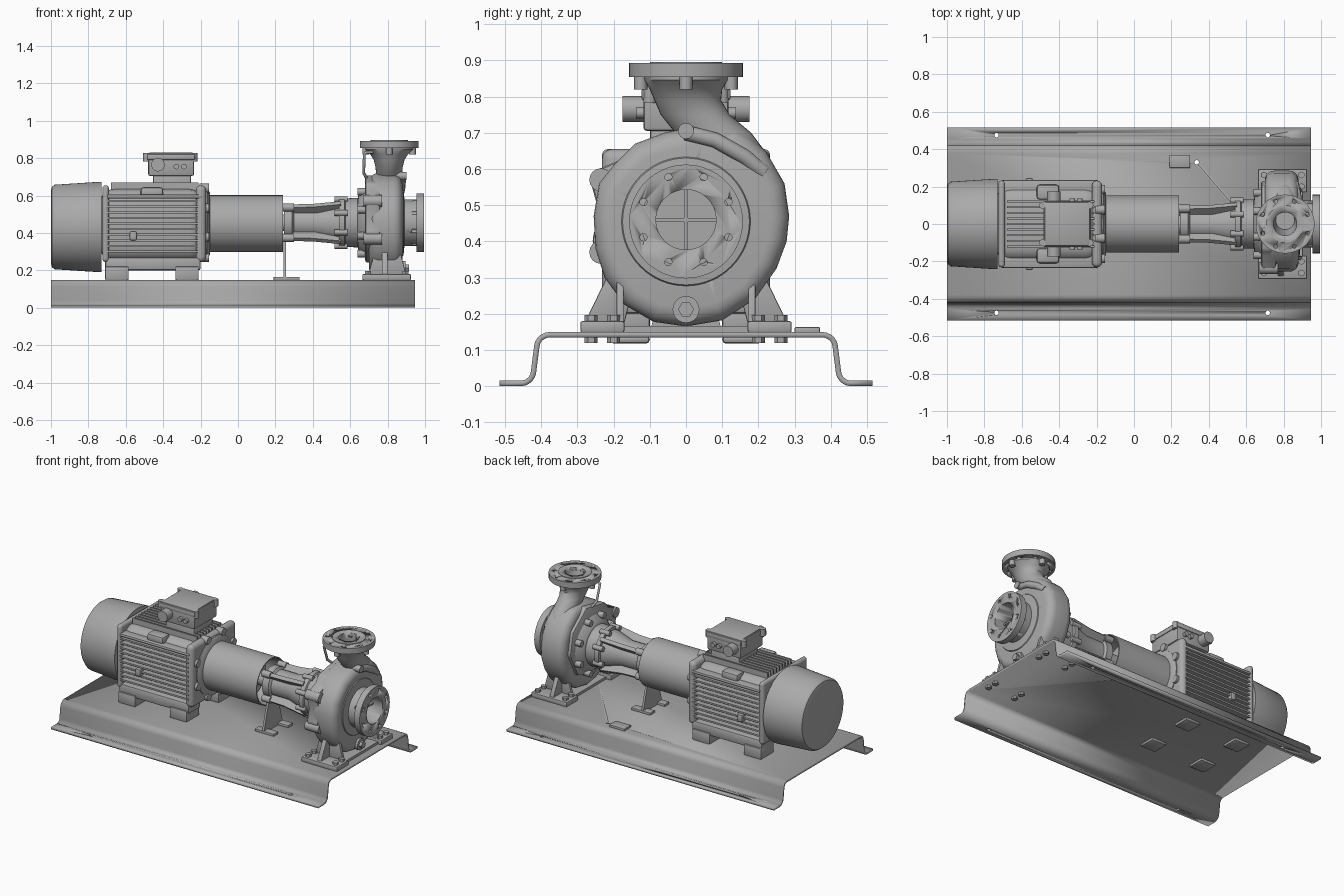
import bpy, bmesh, math
from mathutils import Vector, Matrix

cube = bpy.data.objects.get("Cube")
if cube:
    bpy.data.objects.remove(cube)

grey = bpy.data.materials.new("machine_grey")
grey.use_nodes = True
COLOUR = (0.4, 0.4, 0.4, 1)
grey.diffuse_color = COLOUR
grey.node_tree.nodes["Principled BSDF"].inputs["Base Color"].default_value = COLOUR
AX = 0.455   # shaft height


def modify(ob, kind, **settings):
    bpy.context.view_layer.objects.active = ob
    m = ob.modifiers.new(kind, kind)
    for k, v in settings.items():
        setattr(m, k, v)
    bpy.ops.object.modifier_apply(modifier=m.name)


def finish(name, bm, bevel=0, segs=2):
    bmesh.ops.recalc_face_normals(bm, faces=bm.faces)
    me = bpy.data.meshes.new(name)
    bm.to_mesh(me)
    bm.free()
    ob = bpy.data.objects.new(name, me)
    bpy.context.collection.objects.link(ob)
    me.materials.append(grey)
    bpy.ops.object.select_all(action='DESELECT')
    ob.select_set(True)
    bpy.context.view_layer.objects.active = ob
    if bevel:
        modify(ob, 'BEVEL', width=bevel, segments=segs, limit_method='ANGLE')
    bpy.ops.object.shade_smooth_by_angle(angle=math.radians(35))
    return ob


def box(name, x, y, z, bevel=0, segs=2):
    bm = bmesh.new()
    bmesh.ops.create_cube(bm, size=1)
    for v in bm.verts:
        v.co = [a + (b - a) * (c + 0.5) for (a, b), c in zip((x, y, z), v.co)]
    return finish(name, bm, bevel, segs)


def prism(name, pts, a, b, axis='x', bevel=0, segs=2):
    # 2D outline extruded along x (outline in yz) or y (outline in xz)
    bm = bmesh.new()
    place = (lambda p, t: (t, *p)) if axis == 'x' else (lambda p, t: (p[0], t, p[1]))
    lo = [bm.verts.new(place(p, a)) for p in pts]
    hi = [bm.verts.new(place(p, b)) for p in pts]
    bm.faces.new(lo)
    bm.faces.new(hi)
    for i in range(len(pts)):
        j = (i + 1) % len(pts)
        bm.faces.new((lo[i], lo[j], hi[j], hi[i]))
    return finish(name, bm, bevel, segs)


def rings(name, loops):
    # skin over a list of equal rings, capped at both ends
    bm = bmesh.new()
    vs = [[bm.verts.new(p) for p in loop] for loop in loops]
    n = len(vs[0])
    for a, b in zip(vs, vs[1:]):
        for i in range(n):
            bm.faces.new((a[i], a[(i + 1) % n], b[(i + 1) % n], b[i]))
    bm.faces.new(vs[0])
    bm.faces.new(vs[-1])
    return finish(name, bm)


def lathe(name, profile, n=48, cy=0, cz=AX):
    angles = [2 * math.pi * i / n for i in range(n)]
    return rings(name, [[(x, cy + r * math.cos(a), cz + r * math.sin(a)) for a in angles]
                        for x, r in profile])


def rods(name, centres, r, depth, axis='z', n=12):
    # several equal cylinders in one object
    bm = bmesh.new()
    rot = {'x': Matrix.Rotation(math.pi / 2, 4, 'Y'), 'y': Matrix.Rotation(math.pi / 2, 4, 'X'),
           'z': Matrix()}[axis]
    for c in centres:
        bmesh.ops.create_cone(bm, cap_ends=True, segments=n, radius1=r, radius2=r, depth=depth,
                              matrix=Matrix.Translation(c) @ rot)
    return finish(name, bm)


def cut(ob, cutter):
    modify(ob, 'BOOLEAN', object=cutter, operation='DIFFERENCE', solver='EXACT')
    bpy.data.objects.remove(cutter)


def tube(name, pts, r):
    cu = bpy.data.curves.new(name, 'CURVE')
    cu.dimensions, cu.bevel_depth, cu.bevel_resolution = '3D', r, 3
    cu.use_fill_caps = True
    sp = cu.splines.new('POLY')
    sp.points.add(len(pts) - 1)
    for p, q in zip(sp.points, pts):
        p.co = (*q, 1)
    cu.materials.append(grey)
    bpy.context.collection.objects.link(bpy.data.objects.new(name, cu))


def circle(r, n, phase=0):
    return [(r * math.cos(phase + 2 * math.pi * i / n), r * math.sin(phase + 2 * math.pi * i / n))
            for i in range(n)]


# Folded base plate with bolt holes
half = [(0.515, 0.008), (0.425, 0.008), (0.408, 0.142)]
bm = bmesh.new()
path = half + [(-y, z) for y, z in reversed(half)]
rows = [[bm.verts.new((x, y, z)) for y, z in path] for x in (-1, 0.945)]
for i in range(len(path) - 1):
    bm.faces.new((rows[0][i], rows[0][i + 1], rows[1][i + 1], rows[1][i]))
base = finish("base_plate", bm, 0.03, 5)
modify(base, 'SOLIDIFY', thickness=0.015, offset=0)
cut(base, rods("hole_cutter", [(x, s * 0.475, 0) for x in (-0.735, 0.715) for s in (-1, 1)]
               + [(0.335, 0.33, 0.14)], 0.012, 0.08))
box("base_tag", (0.19, 0.3), (0.3, 0.37), (0.145, 0.163), 0.003)

# Fan cover
lathe("fan_cover", [(-1, 0.195), (-0.995, 0.215), (-0.98, 0.226), (-0.75, 0.241), (-0.73, 0.241),
                    (-0.73, 0.2)], 64, cz=0.432)

# Motor housing with end frames and cooling fins
box("motor_core", (-0.74, -0.18), (-0.2, 0.2), (0.25, 0.635), 0.08, 5)
for name, x in (("rear_end_frame", (-0.725, -0.69)), ("front_end_frame", (-0.225, -0.17))):
    box(name, x, (-0.232, 0.232), (0.245, 0.655), 0.09, 5)
for i in range(10):
    z = 0.3 + i * 0.03
    box("side_fin", (-0.7, -0.2), (-0.232, 0.232), (z - 0.005, z + 0.006))
for i in range(9):
    y = -0.12 + i * 0.03
    box("top_fin", (-0.68, -0.21), (y - 0.005, y + 0.005), (0.25, 0.67))
for s in (-1, 1):
    box("side_ledge", (-0.7, -0.19), (s * 0.15, s * 0.235), (0.585, 0.605), 0.008)
    box("shoulder_block", (-0.52, -0.4), (s * 0.13, s * 0.21), (0.59, 0.645), 0.015)
    box("mid_lug", (-0.58, -0.54), (s * 0.2, s * 0.245), (0.36, 0.41), 0.01)
    box("foot_rail", (-0.71, -0.2), (s * 0.1, s * 0.225), (0.2, 0.27), 0.012)
    for x in (-0.71, -0.335):
        box("motor_foot", (x, x + 0.125), (s * 0.1, s * 0.235), (0.148, 0.22), 0.006)
        box("underside_pad", (x, x + 0.11), (s * 0.1, s * 0.21), (0.118, 0.14), 0.01)
lathe("motor_flange", [(-0.19, 0.19), (-0.165, 0.19), (-0.15, 0.165), (-0.15, 0.1)], cz=0.45)
rods("flange_lugs", [(-0.18, y, AX + z) for y, z in circle(0.2, 8, math.pi / 8)], 0.025, 0.05, 'x')

# Terminal box with cable glands
box("box_pedestal", (-0.455, -0.25), (-0.1, 0.1), (0.6, 0.72), 0.01)
box("terminal_box", (-0.48, -0.235), (-0.118, 0.118), (0.705, 0.83), 0.01)
box("box_lid", (-0.485, -0.23), (-0.123, 0.123), (0.79, 0.822), 0.006)
rods("lid_lugs", [(x, y, 0.805) for x in (-0.49, -0.235) for y in (-0.1, 0.1)], 0.018, 0.045)
for s in (-1, 1):
    rods("large_gland", [(-0.428, s * 0.135, 0.765)], 0.036, 0.08, 'y', 20)
    rods("gland_collar", [(-0.428, s * 0.14, 0.765)], 0.028, 0.07, 'y', 6)
    rods("small_glands", [(-0.33, s * 0.12, 0.755), (-0.29, s * 0.12, 0.755)], 0.015, 0.035, 'y')

# Coupling guard, open at the pump end, and shaft
lathe("coupling_guard", [(-0.17, 0.152), (0.24, 0.152), (0.24, 0.145), (0.1, 0.145)], 64, cz=0.45)
lathe("shaft", [(0.05, 0.045), (0.3, 0.045)], 24)

# Bearing bracket with splayed ribs and bolted lantern
lathe("bearing_bracket", [(0.245, 0.06), (0.245, 0.1), (0.29, 0.1), (0.3, 0.085), (0.42, 0.085),
                          (0.54, 0.12), (0.54, 0.14), (0.57, 0.14), (0.575, 0.13), (0.64, 0.132),
                          (0.645, 0.15), (0.69, 0.19), (0.73, 0.19)])
for y, z in circle(1, 4, math.pi / 4):
    out = Vector((0, y, z))
    side = Vector((0, -z, y)) * 0.012
    loops = []
    for x, lo, hi in ((0.25, 0.06, 0.125), (0.4, 0.07, 0.13), (0.55, 0.09, 0.15)):
        c = Vector((x, 0, AX))
        loops.append([c + out * lo + side, c + out * hi + side, c + out * hi - side, c + out * lo - side])
    rings("bracket_rib", loops)
rods("bearing_bolts", [(0.27, y, AX + z) for y, z in circle(0.115, 4, math.pi / 4)], 0.022, 0.06, 'x')
rods("lantern_bolts", [(0.55, y, AX + z) for y, z in circle(0.135, 8, math.pi / 8)], 0.016, 0.07, 'x')
rods("cover_bolts", [(0.675, y, AX + z) for y, z in circle(0.18, 8, math.pi / 8)], 0.02, 0.07, 'x')
prism("bracket_support", [(-0.1, 0.15), (0.1, 0.15), (0.035, 0.38), (-0.035, 0.38)], 0.243, 0.257)
box("support_foot", (0.19, 0.33), (-0.1, -0.05), (0.148, 0.165), 0.004)
box("support_foot", (0.19, 0.33), (0.05, 0.1), (0.148, 0.165), 0.004)

# Pump volute
outline = [(0.285, 0.47), (0.272, 0.56), (0.22, 0.65), (0.14, 0.72), (0.04, 0.72), (-0.06, 0.7),
           (-0.14, 0.67), (-0.2, 0.61), (-0.24, 0.56), (-0.255, 0.47), (-0.25, 0.38), (-0.225, 0.3),
           (-0.17, 0.225), (-0.09, 0.178), (0, 0.165), (0.1, 0.182), (0.19, 0.24), (0.25, 0.325),
           (0.278, 0.4)]
volute = prism("volute", outline, 0.7, 0.88, 'x', 0.05, 5)
rods("casing_lugs", [(0.72, -0.235, 0.57), (0.72, -0.235, 0.37)], 0.032, 0.1, 'x', 16)
prism("casing_cover", [(-0.14, 0.67), (0.06, 0.71), (0.2, 0.6), (0.23, AX), (0.15, 0.3), (0, 0.24),
                       (-0.15, 0.29), (-0.24, 0.36), (-0.26, 0.4), (-0.24, 0.48), (-0.265, 0.57),
                       (-0.24, 0.6), (-0.17, 0.63)], 0.68, 0.76, 'x', 0.012)
tube("volute_ridge", [(0.872, 0, 0.7), (0.876, 0.08, 0.68), (0.872, 0.16, 0.635), (0.86, 0.215, 0.59)], 0.022)
rods("vent_boss", [(0.87, 0, 0.705)], 0.022, 0.06, 'x', 16)
rods("drain_boss", [(0.86, 0, 0.212)], 0.037, 0.07, 'x', 24)
rods("drain_plug", [(0.895, 0, 0.212)], 0.022, 0.04, 'x', 6)

# Suction nozzle, bored through into the volute
suction = lathe("suction_nozzle", [(0.86, 0.19), (0.885, 0.175), (0.89, 0.125), (0.955, 0.125),
                                   (0.955, 0.157), (0.995, 0.157)], 64)
cut(suction, rods("hole_cutter", [(0.97, y, AX + 0.005 + z) for y, z in circle(0.127, 8, math.pi / 8)],
                  0.01, 0.08, 'x'))
for part in (suction, volute):
    cut(part, rods("bore_cutter", [(0.9, 0, AX + 0.005)], 0.083, 0.26, 'x', 40))
box("suction_vane", (0.8, 0.93), (-0.084, 0.084), (AX, AX + 0.01))
box("suction_vane", (0.8, 0.93), (-0.005, 0.005), (AX - 0.08, AX + 0.088))

# Discharge neck bending up from the volute, with hollow top
neck = [(0.55, 0.17, 0.06, 0.07), (0.64, 0.125, 0.07, 0.1), (0.7, 0.075, 0.07, 0.105),
        (0.75, 0.025, 0.072, 0.095), (0.79, 0.005, 0.082, 0.092), (0.82, 0, 0.1, 0.1),
        (0.845, 0, 0.128, 0.115), (0.87, 0, 0.128, 0.115), (0.87, 0, 0.062, 0.062),
        (0.75, 0.02, 0.05, 0.05)]
rings("discharge_neck", [[(0.808 + rx * c, cy + ry * s, z) for c, s in circle(1, 40)]
                         for z, cy, rx, ry in neck])
flange = rods("discharge_flange", [(0.808, 0, 0.873)], 0.157, 0.038, 'z', 64)
rim = rods("discharge_rim", [(0.808, 0, 0.88)], 0.1, 0.032, 'z', 48)
cut(flange, rods("hole_cutter", [(0.808 + x, y, 0.87) for x, y in circle(0.13, 8, math.pi / 8)], 0.01, 0.1))
for part in (flange, rim):
    cut(part, rods("bore_cutter", [(0.808, 0, 0.87)], 0.062, 0.2, 'z', 40))
rods("flange_bosses", [(0.808 + x, y, 0.84) for x, y in circle(0.125, 4)], 0.018, 0.04)
tube("vent_pipe", [(0.73, -0.06, 0.832), (0.685, -0.07, 0.832), (0.675, -0.07, 0.82), (0.672, -0.03, 0.72),
                   (0.69, 0, 0.69)], 0.008)

# Pump feet with gussets and bolts
for s in (-1, 1):
    box("foot_plate", (0.665, 0.925), (s * 0.17, s * 0.292), (0.148, 0.18), 0.006)
    prism("foot_web", [(s * 0.28, 0.175), (s * 0.205, 0.33), (s * 0.13, 0.33), (s * 0.17, 0.175)],
          0.77, 0.8, 'x', 0.004)
    prism("foot_rib", [(0.695, 0.175), (0.9, 0.175), (0.865, 0.31), (0.735, 0.31)],
          s * 0.172, s * 0.192, 'y', 0.004)
    bolts = [(x, s * y, 0.185) for x in (0.695, 0.895) for y in (0.2, 0.262)]
    rods("foot_bolts", bolts, 0.018, 0.024, 'z', 6)
    rods("foot_nuts", [(x, y, 0.13) for x, y, z in bolts], 0.018, 0.02, 'z', 6)
box("foot_bridge", (0.7, 0.9), (-0.18, 0.18), (0.148, 0.166))
